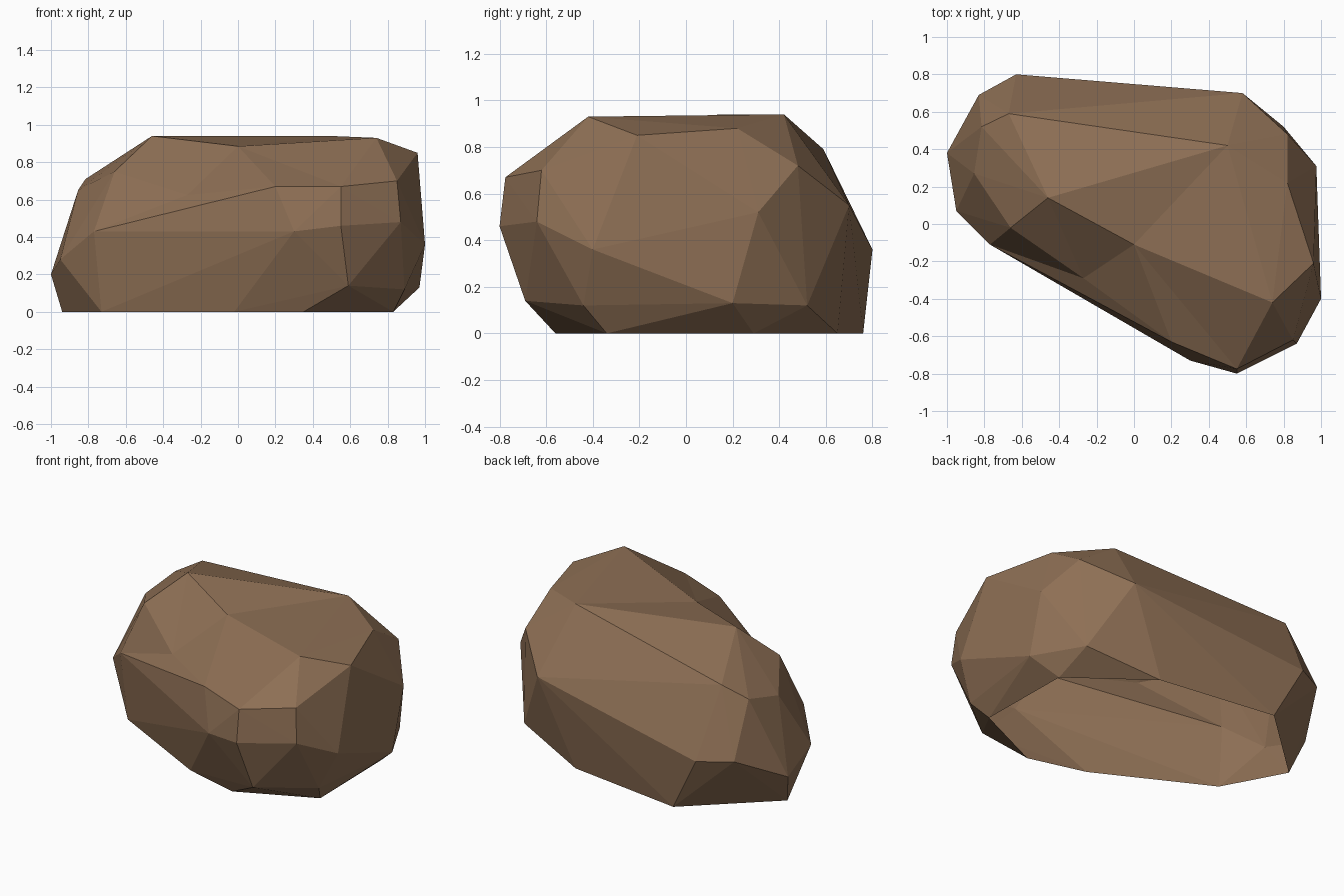
import bpy, bmesh
from mathutils import Vector

if "Cube" in bpy.data.objects:
    bpy.data.objects.remove(bpy.data.objects["Cube"])

# Corners of the boulder, grouped by height
ground = [(-.94, .30, 0), (-.73, -.09, 0), (-.02, -.46, 0), (.35, -.56, 0),
          (.83, -.34, 0), (.82, .29, 0), (.34, .65, 0), (-.44, .76, 0)]
lower = [(-1, .38, .20), (-.95, .07, .28), (.59, -.69, .14), (.89, -.44, .12),
         (.97, .20, .13), (.80, .52, .12)]
middle = [(-.63, .80, .36), (-.83, .69, .37), (-.77, -.11, .43), (.30, -.73, .43),
          (.55, -.80, .46), (.87, -.64, .48), (1, -.40, .36), (.975, .31, .52), (.58, .70, .55)]
upper = [(-.855, .27, .65), (-.815, .52, .71), (-.67, .59, .79), (-.66, -.02, .75),
         (.20, -.63, .67), (.55, -.775, .67), (.85, -.62, .70), (.82, .48, .72)]
top = [(-.46, .14, .94), (.50, .42, .94), (.74, -.42, .93), (.96, -.21, .85), (.82, .22, .88)]
# Shallow dents: pushed out while the hull is made, then set back
dents = [((0, -.11, .885), (0, -.02, .06)), ((-.27, -.29, .625), (0, -.035, .09))]

bm = bmesh.new()
for p in ground + lower + middle + upper + top:
    bm.verts.new(p)
dent_verts = [(bm.verts.new(Vector(p) + Vector(o)), p) for p, o in dents]
bmesh.ops.convex_hull(bm, input=bm.verts[:])
for v, p in dent_verts:
    v.co = p
bmesh.ops.delete(bm, geom=[v for v in bm.verts if not v.link_faces], context='VERTS')
bmesh.ops.recalc_face_normals(bm, faces=bm.faces[:])
# The underside is open
base = [f for f in bm.faces if all(v.co.z < .001 for v in f.verts)]
bmesh.ops.delete(bm, geom=base, context='FACES')

mesh = bpy.data.meshes.new("boulder")
bm.to_mesh(mesh)
bm.free()
rock = bpy.data.objects.new("boulder", mesh)
bpy.context.collection.objects.link(rock)

# Single brown stone colour
stone = bpy.data.materials.new("brown stone")
stone.diffuse_color = (.27, .16, .09, 1)
stone.use_nodes = True
stone.node_tree.nodes["Principled BSDF"].inputs["Base Color"].default_value = stone.diffuse_color
mesh.materials.append(stone)
